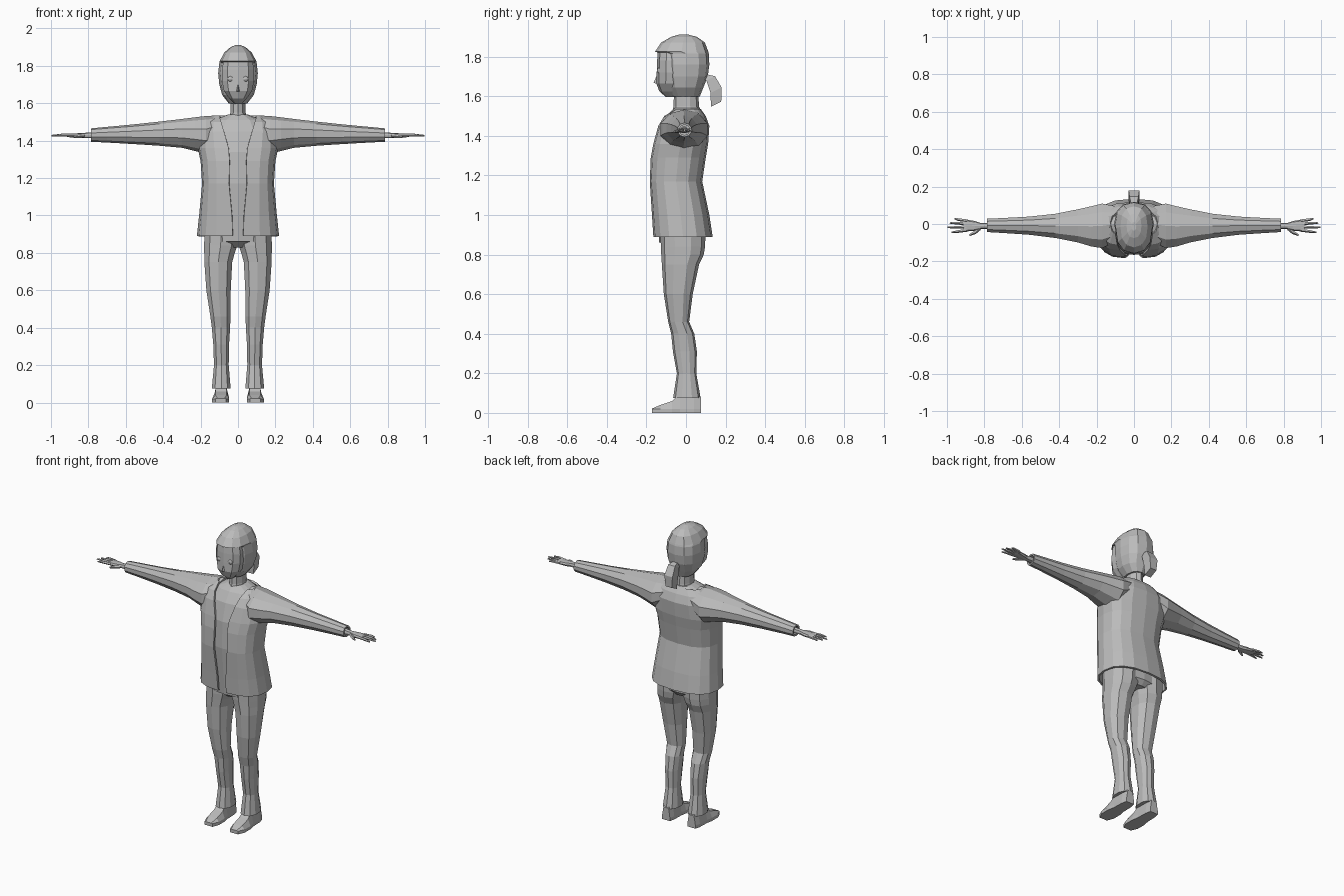
import bpy, bmesh, math
from mathutils import Vector

grey = bpy.data.materials.new("plain_grey")
grey.diffuse_color = (0.5, 0.5, 0.5, 1)


def finish(name, bm, mirror=False, solid=0):
    bmesh.ops.recalc_face_normals(bm, faces=bm.faces)
    me = bpy.data.meshes.new(name)
    bm.to_mesh(me)
    bm.free()
    me.materials.append(grey)
    ob = bpy.data.objects.new(name, me)
    bpy.context.collection.objects.link(ob)
    if mirror:
        m = ob.modifiers.new("Mirror", 'MIRROR')
        m.merge_threshold = 0.002
    if solid:
        s = ob.modifiers.new("Solidify", 'SOLIDIFY')
        s.thickness = solid
        s.offset = -1
    return ob


def skin(bm, rows, closed=True, caps=True):
    vs = [[bm.verts.new(p) for p in r] for r in rows]
    n = len(rows[0])
    for a, b in zip(vs, vs[1:]):
        for i in range(n if closed else n - 1):
            j = (i + 1) % n
            bm.faces.new((a[i], a[j], b[j], b[i]))
    if closed and caps:
        bm.faces.new(vs[0])
        bm.faces.new(vs[-1])


def spow(v, p):
    return math.copysign(abs(v) ** p, v)


def oval(x0, x1, y0, y1, n, p=1.0, turn=-math.pi / 2):
    cx, cy, rx, ry = (x0 + x1) / 2, (y0 + y1) / 2, (x1 - x0) / 2, (y1 - y0) / 2
    return [(cx + rx * spow(math.cos(a), p), cy + ry * spow(math.sin(a), p))
            for a in (turn + 2 * math.pi * i / n for i in range(n))]


def upright(name, rings, n, p=1.0, mirror=False):
    """Stack of ovals: z, x0, x1, y0, y1"""
    bm = bmesh.new()
    skin(bm, [[(x, y, z) for x, y in oval(x0, x1, y0, y1, n, p)]
              for z, x0, x1, y0, y1 in rings])
    return finish(name, bm, mirror)


def sideways(name, rings, n, p=1.0):
    """Row of ovals along x: x, y0, y1, z0, z1, mirrored to both sides"""
    bm = bmesh.new()
    skin(bm, [[(x, y, z) for y, z in oval(y0, y1, z0, z1, n, p)]
              for x, y0, y1, z0, z1 in rings])
    return finish(name, bm, True)


def tube(bm, pts, radii, n=5):
    d = (Vector(pts[-1]) - Vector(pts[0])).normalized()
    u = d.cross(Vector((0, 0, 1))).normalized()
    w = u.cross(d)
    skin(bm, [[Vector(c) + r * (math.cos(2 * math.pi * i / n) * u +
                                math.sin(2 * math.pi * i / n) * w) for i in range(n)]
              for c, r in zip(pts, radii)])


# Open jacket: half shell from front edge to centre back (z, gap, half width, front, back)
jacket = [(0.89, .028, .22, -.165, .135), (1.0, .032, .208, -.172, .118),
          (1.17, .048, .192, -.183, .082), (1.29, .045, .2, -.178, .1),
          (1.36, .05, .215, -.165, .112), (1.45, .075, .2, -.14, .118),
          (1.50, .09, .175, -.11, .1), (1.535, .1, .125, -.05, .075)]
rows = []
for z, g, hw, y0, y1 in jacket:
    row = []
    for i in range(9):
        a = -math.pi / 2 + math.pi * i / 8
        c, s = spow(math.cos(a), .8), spow(math.sin(a), .8)
        x = g + (hw - g) * c if s < 0 else hw * c
        row.append((0 if i == 8 else x, (y0 + y1) / 2 + (y1 - y0) / 2 * s, z))
    rows.append(row)
bm = bmesh.new()
skin(bm, rows, closed=False)
finish("jacket", bm, True, .012)

# Shirt and neck
upright("shirt", [(.86, -.165, .165, -.135, .09), (1.17, -.17, .17, -.165, .065),
                  (1.34, -.18, .18, -.158, .09), (1.45, -.17, .17, -.128, .1),
                  (1.51, -.13, .13, -.09, .085), (1.54, -.055, .055, -.06, .07)], 14, .85)
upright("neck", [(1.5, -.052, .052, -.075, .075), (1.55, -.043, .043, -.063, .066),
                 (1.64, -.04, .04, -.06, .06)], 10)

# Sleeves with open-looking cuffs, and wrists
sideways("sleeve", [(.1, -.1, .1, 1.38, 1.535), (.17, -.135, .115, 1.33, 1.532),
                    (.23, -.125, .1, 1.345, 1.525), (.3, -.103, .083, 1.362, 1.516),
                    (.42, -.078, .058, 1.373, 1.502), (.56, -.06, .042, 1.382, 1.487),
                    (.7, -.05, .034, 1.39, 1.474), (.785, -.045, .03, 1.394, 1.466),
                    (.785, -.034, .02, 1.404, 1.456), (.76, -.034, .02, 1.404, 1.456)], 10)
sideways("hand", [(.755, -.026, .006, 1.413, 1.447), (.82, -.026, .006, 1.414, 1.442),
                  (.85, -.036, .016, 1.414, 1.44), (.9, -.04, .024, 1.418, 1.438),
                  (.915, -.038, .022, 1.421, 1.435)], 8, .7)

# Fingers and thumb
bm = bmesh.new()
for y, dy, tip in ((-.032, -.012, .975), (-.015, -.003, .998), (.002, .004, .985), (.017, .012, .96)):
    tube(bm, [(.89, y, 1.429), (.94, y + dy * .6, 1.43), (tip, y + dy, 1.427)], (.009, .008, .004))
tube(bm, [(.825, -.022, 1.427), (.85, -.044, 1.424), (.88, -.06, 1.42)], (.011, .01, .005))
finish("fingers", bm, True)

# Trousers: hips plus two flared legs
upright("hips", [(.83, -.09, .09, -.09, .07), (.86, -.165, .165, -.125, .095),
                 (.95, -.18, .18, -.125, .095)], 14, .8)
upright("trouser_leg", [(.075, .037, .142, -.065, .074), (.2, .048, .13, -.046, .052),
                        (.31, .046, .134, -.066, .055), (.4, .04, .142, -.075, .042),
                        (.46, .038, .15, -.09, .016), (.6, .036, .172, -.112, .034),
                        (.75, .028, .183, -.122, .066), (.8, .014, .184, -.125, .09),
                        (.84, .0, .185, -.127, .096), (.93, .0, .182, -.13, .1)], 10, .85, True)

# Shoes: sections from heel to toe (y, half width, top)
bm = bmesh.new()
skin(bm, [[(.09 - w * .9, y, 0), (.09 + w, y, 0), (.09 + w, y, .02), (.09 + w * .65, y, h),
           (.09 - w * .6, y, h), (.09 - w * .9, y, .02)]
          for y, w, h in ((.075, .03, .08), (.04, .038, .1), (-.03, .04, .1),
                          (-.07, .048, .06), (-.13, .048, .04), (-.172, .03, .022))])
finish("shoe", bm, True)

# Head: hair with a brim over the brow
upright("hair", [(1.6, -.05, .05, -.07, .07), (1.645, -.085, .085, -.095, .088),
                 (1.7, -.1, .1, -.11, .11), (1.76, -.106, .106, -.115, .118),
                 (1.815, -.1, .1, -.118, .115), (1.825, -.098, .098, -.157, .113),
                 (1.872, -.073, .073, -.125, .095), (1.9, -.04, .04, -.075, .055),
                 (1.912, -.012, .012, -.035, .01)], 12, .85)
# Face, tapering to the chin
upright("face", [(1.595, -.016, .016, -.1, -.02), (1.625, -.048, .048, -.135, .0),
                 (1.665, -.078, .078, -.15, .0), (1.72, -.09, .09, -.148, .0),
                 (1.78, -.09, .09, -.146, .0), (1.83, -.08, .08, -.142, .0)], 10, .85)
bm = bmesh.new()
nose = [bm.verts.new(p) for p in ((0, -.14, 1.725), (-.016, -.135, 1.66), (.016, -.135, 1.66), (0, -.164, 1.668))]
for f in ((0, 1, 3), (0, 3, 2), (1, 2, 3), (0, 2, 1)):
    bm.faces.new([nose[i] for i in f])
finish("nose", bm)

# Eyes
bm = bmesh.new()
bmesh.ops.create_uvsphere(bm, u_segments=10, v_segments=6, radius=.018)
bmesh.ops.translate(bm, verts=bm.verts, vec=(.04, -.129, 1.73))
finish("eyes", bm, True)

# Ponytail (y, z, half width, half depth)
bm = bmesh.new()
skin(bm, [[(-w, y - d, z - d * .5), (w, y - d, z - d * .5), (w, y + d, z + d * .5), (-w, y + d, z + d * .5)]
          for y, z, w, d in ((.095, 1.7, .016, .018), (.125, 1.69, .024, .022),
                             (.152, 1.63, .029, .028), (.152, 1.56, .022, .026))])
finish("ponytail", bm)
